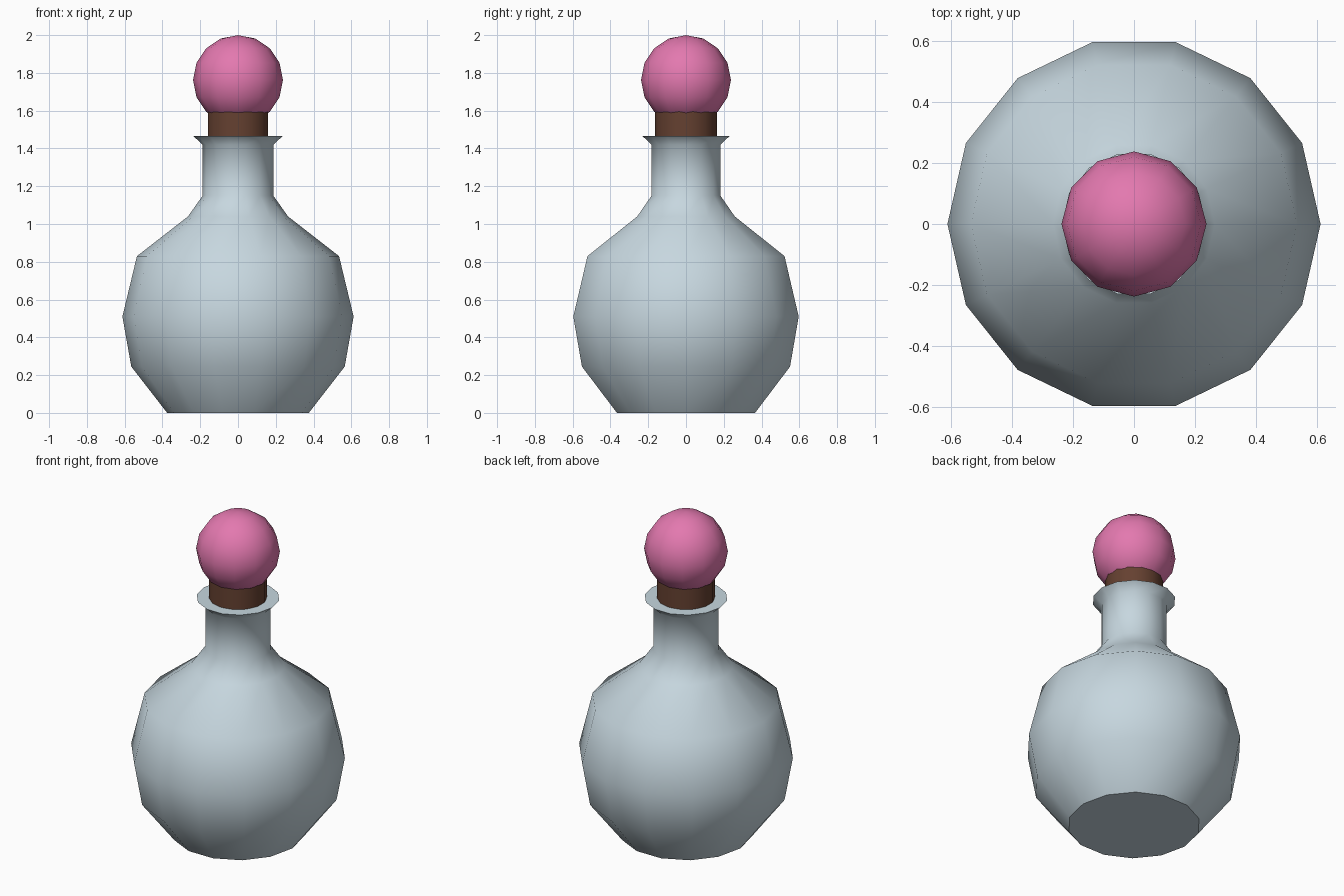
import bpy, bmesh
from math import cos, sin, pi, radians

if "Cube" in bpy.data.objects:
    bpy.data.objects.remove(bpy.data.objects["Cube"], do_unlink=True)


def material(name, colour):
    mat = bpy.data.materials.new(name)
    mat.use_nodes = True
    mat.diffuse_color = (*colour, 1)
    mat.node_tree.nodes["Principled BSDF"].inputs["Base Color"].default_value = (*colour, 1)
    return mat


def finish(name, bm, mat, angle):
    bmesh.ops.recalc_face_normals(bm, faces=bm.faces)
    mesh = bpy.data.meshes.new(name)
    bm.to_mesh(mesh)
    bm.free()
    mesh.materials.append(mat)
    obj = bpy.data.objects.new(name, mesh)
    bpy.context.collection.objects.link(obj)
    bpy.ops.object.select_all(action="DESELECT")
    obj.select_set(True)
    bpy.context.view_layer.objects.active = obj
    bpy.ops.object.shade_smooth_by_angle(angle=radians(angle))
    return obj


def lathe(name, profile, sides, turn, mat, angle):
    """Revolve (radius, height) points and close both ends."""
    bm = bmesh.new()
    rings = []
    for r, z in profile:
        steps = [turn + 2 * pi * i / sides for i in range(sides)]
        rings.append([bm.verts.new((r * cos(a), r * sin(a), z)) for a in steps])
    for low, high in zip(rings, rings[1:]):
        for i in range(sides):
            j = (i + 1) % sides
            bm.faces.new((low[i], low[j], high[j], high[i]))
    bm.faces.new(rings[0][::-1])
    bm.faces.new(rings[-1])
    return finish(name, bm, mat, angle)


glass = material("pale blue glass", (0.57, 0.68, 0.74))
cork = material("brown cork", (0.13, 0.052, 0.03))
pink = material("pink", (0.77, 0.19, 0.43))

# Round bottle with neck and flared lip
lathe("bottle", [(0.375, 0), (0.565, 0.245), (0.612, 0.51), (0.535, 0.83),
                 (0.265, 1.04), (0.187, 1.15), (0.187, 1.42), (0.236, 1.465)],
      14, 0, glass, 50)

# Cork, running from inside the neck into the knob
lathe("cork", [(0.164, 1.4), (0.164, 1.605)], 14, pi / 2, cork, 50)

# Round knob on top
bm = bmesh.new()
bmesh.ops.create_uvsphere(bm, u_segments=12, v_segments=8, radius=0.238)
bmesh.ops.translate(bm, verts=bm.verts, vec=(0, 0, 1.762))
finish("stopper_knob", bm, pink, 50)
